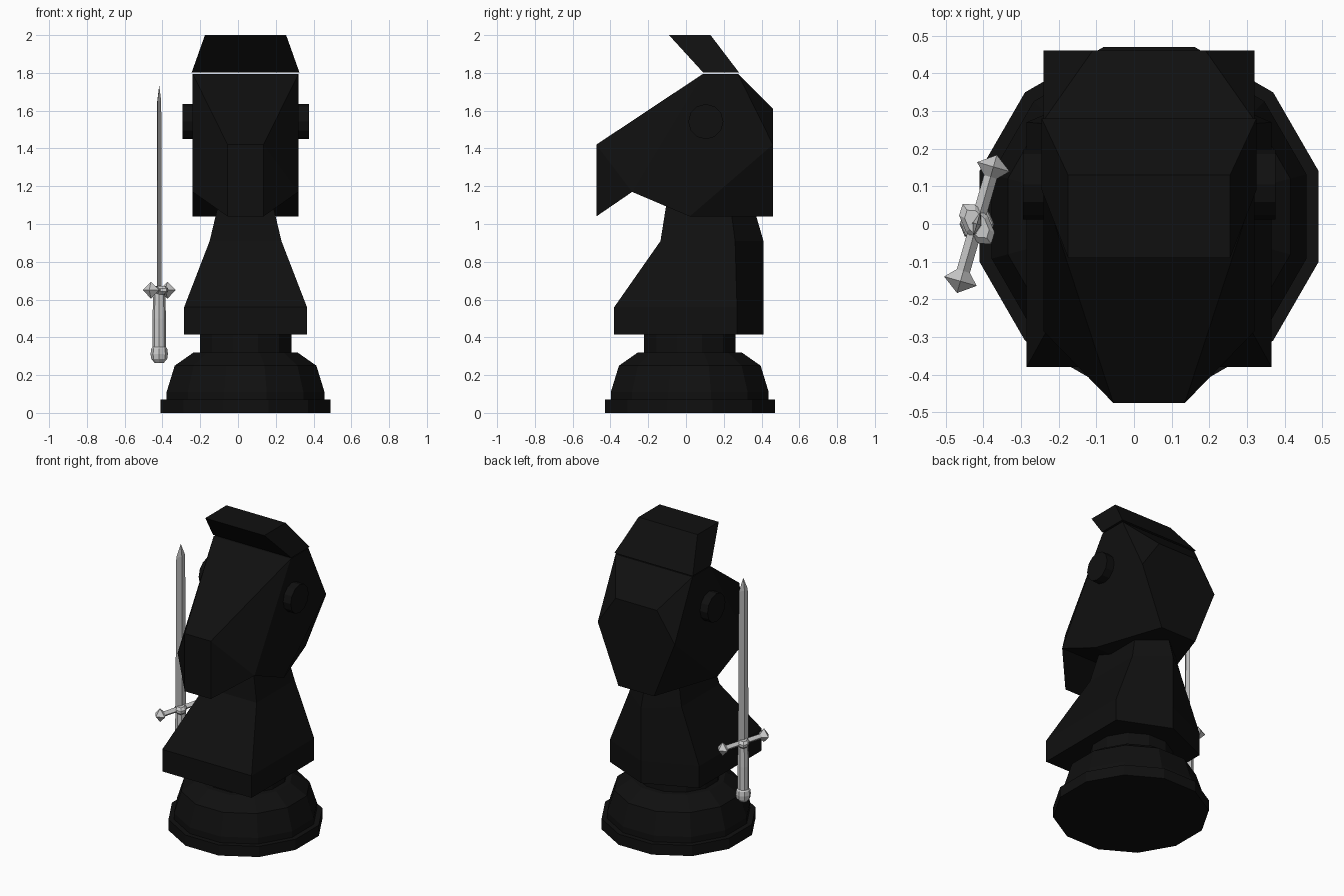
import bpy, bmesh
from math import pi, cos, sin
from mathutils import Matrix, Vector

if "Cube" in bpy.data.objects:
    bpy.data.objects.remove(bpy.data.objects["Cube"])

CX, CY = 0.04, 0.02          # axis of the chess piece
SX, SY = -0.417, 0.0         # axis of the sword

black = bpy.data.materials.new("black")
black.diffuse_color = (0.005, 0.005, 0.005, 1)
black.use_nodes = True
black.node_tree.nodes["Principled BSDF"].inputs["Base Color"].default_value = black.diffuse_color


def build(name, verts, faces, mat=None):
    bm = bmesh.new()
    vs = [bm.verts.new(v) for v in verts]
    for f in faces:
        bm.faces.new([vs[i] for i in f])
    bmesh.ops.remove_doubles(bm, verts=bm.verts, dist=1e-5)
    bmesh.ops.recalc_face_normals(bm, faces=bm.faces)
    me = bpy.data.meshes.new(name)
    bm.to_mesh(me)
    bm.free()
    ob = bpy.data.objects.new(name, me)
    bpy.context.collection.objects.link(ob)
    if mat:
        me.materials.append(mat)
    return ob


def loft(name, rings, mat=None):
    """Skin a stack of equal-sized rings and cap both ends."""
    n = len(rings[0])
    verts = [v for r in rings for v in r]
    faces = [list(range(n)), list(range(len(verts) - n, len(verts)))]
    for k in range(len(rings) - 1):
        for i in range(n):
            j = (i + 1) % n
            faces.append([k * n + i, k * n + j, (k + 1) * n + j, (k + 1) * n + i])
    return build(name, verts, faces, mat)


def ring(cx, cy, z, rx, n, ry=None, turn=0.0):
    ry = rx if ry is None else ry
    return [(cx + rx * cos(turn + 2 * pi * i / n), cy + ry * sin(turn + 2 * pi * i / n), z)
            for i in range(n)]


# Turned base and collar, twelve sided (sizes are distances to the flats)
profile = [(0.45, 0), (0.45, 0.07), (0.418, 0.07), (0.418, 0.11), (0.375, 0.25),
           (0.275, 0.32), (0.242, 0.321), (0.242, 0.43)]
loft("base", [ring(CX, CY, z, a / cos(pi / 12), 12, turn=pi / 12) for a, z in profile], black)

# Neck and chest: five-sided sections (half width, front y, side y, back y, z)
sections = [(0.325, -0.38, 0.27, 0.41, 0.415), (0.325, -0.38, 0.27, 0.41, 0.56),
            (0.19, -0.135, 0.26, 0.41, 0.91), (0.145, -0.105, 0.235, 0.355, 1.1)]
loft("neck", [[(CX - w, f, z), (CX + w, f, z), (CX + w, s, z), (CX, b, z), (CX - w, s, z)]
              for w, f, s, b, z in sections], black)

# Head: one side's points, mirrored to the other side
half = [(0.095, -0.475, 1.42), (0.095, -0.475, 1.04),   # 0, 1 muzzle
        (0.28, -0.285, 1.17), (0.28, 0.02, 1.04),       # 2, 3 mouth, jaw
        (0.28, 0.09, 1.795), (0.28, 0.275, 1.795),      # 4, 5 crown
        (0.15, 0.46, 1.61), (0.28, 0.46, 1.42),         # 6, 7 back
        (0.13, 0.46, 1.04)]                             # 8 nape
head_verts = [(CX + s * x, y, z) for s in (1, -1) for x, y, z in half]
side_faces = [(2, 4, 5, 7, 3), (0, 4, 2), (0, 2, 1), (5, 6, 7), (3, 7, 8)]
strip = [0, 4, 5, 6]
head_faces = [[i + o for i in f] for f in side_faces for o in (0, 9)]
head_faces += [(a, b, b + 9, a + 9) for a, b in
               ((0, 4), (4, 5), (5, 6), (8, 3), (3, 2), (2, 1), (1, 0))]
head_faces.append((6, 7, 8, 17, 16, 15))
build("head", head_verts, head_faces, black)

# Mane crest leaning forward
loft("mane", [[(CX - w, f, z), (CX + w, f, z), (CX + w, b, z), (CX - w, b, z)]
              for w, f, b, z in ((0.285, 0.09, 0.28, 1.803), (0.215, -0.09, 0.13, 2.0))], black)

# Eyes
for side, s in (("right", 1), ("left", -1)):
    eye = loft(side + "_eye", [ring(0, 0, z, 0.093, 12) for z in (0, 0.135)], black)
    eye.data.transform(Matrix.Translation((CX + s * 0.2, 0.105, 1.542))
                       @ Matrix.Rotation(s * pi / 2, 4, 'Y'))

# Sword blade, diamond section
TURN = Matrix.Translation((SX, SY, 0)) @ Matrix.Rotation(math_turn := 1.29, 4, 'Z')
blade = loft("blade", [ring(0, 0, z, a, 4, b) for a, b, z in
                       ((0.04, 0.013, 0.65), (0.034, 0.011, 1.65), (0.0005, 0.0005, 1.73))])
blade.data.transform(TURN)

# Grip with rounded pommel
loft("grip", [ring(SX, SY, z, r, 8) for r, z in ((0.035, 0.34), (0.036, 0.5), (0.031, 0.64))])
loft("pommel", [ring(SX, SY, z, r, 8) for r, z in
                ((0.024, 0.265), (0.042, 0.285), (0.046, 0.312), (0.042, 0.34), (0.026, 0.358))])

# Crossguard with pointed ends, and boss in the middle
guard = [(0.001, -0.19), (0.045, -0.158), (0.018, -0.13), (0.018, 0.13), (0.045, 0.158), (0.001, 0.19)]
g = loft("crossguard", [ring(0, 0, z, r, 4) for r, z in guard])
g.data.transform(Matrix.Translation((0, 0, 0.65)) @ Matrix.Rotation(pi / 2, 4, 'Y'))
g.data.transform(TURN)
boss = loft("guard_boss", [ring(0, 0, z, r, 8, r * 0.55) for r, z in
                           ((0.045, 0.627), (0.065, 0.642), (0.065, 0.658), (0.045, 0.673))])
boss.data.transform(Matrix.Translation((SX, SY, 0)) @ Matrix.Rotation(-0.95, 4, 'Z'))
